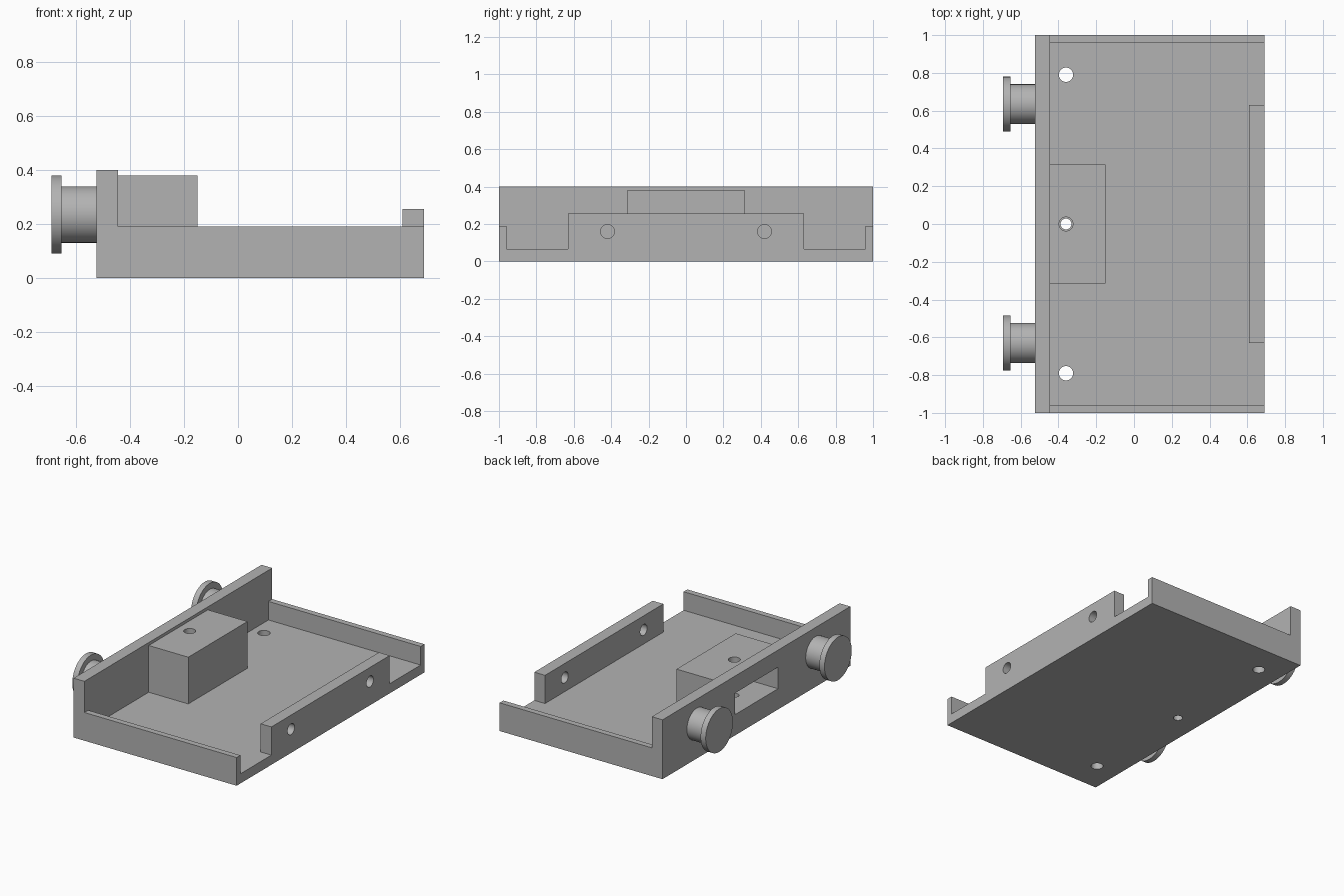
import bpy, bmesh, math
from mathutils import Matrix

if "Cube" in bpy.data.objects:
    bpy.data.objects.remove(bpy.data.objects["Cube"])

grey = bpy.data.materials.new("plain grey")
grey.diffuse_color = (0.45, 0.45, 0.45, 1)
grey.use_nodes = True
grey.node_tree.nodes["Principled BSDF"].inputs["Base Color"].default_value = grey.diffuse_color


def finish(bm, name):
    mesh = bpy.data.meshes.new(name)
    bmesh.ops.recalc_face_normals(bm, faces=bm.faces)
    bm.to_mesh(mesh)
    bm.free()
    mesh.materials.append(grey)
    ob = bpy.data.objects.new(name, mesh)
    bpy.context.collection.objects.link(ob)
    return ob


def box(name, x0, x1, y0, y1, z0, z1):
    bm = bmesh.new()
    size = Matrix.Diagonal((x1 - x0, y1 - y0, z1 - z0, 1))
    place = Matrix.Translation(((x0 + x1) / 2, (y0 + y1) / 2, (z0 + z1) / 2))
    bmesh.ops.create_cube(bm, size=1, matrix=place @ size)
    return finish(bm, name)


def hole(name, r, center, length, axis):
    bm = bmesh.new()
    turn = Matrix.Rotation(math.pi / 2, 4, 'Y') if axis == 'X' else Matrix()
    bmesh.ops.create_cone(bm, cap_ends=True, segments=32, radius1=r, radius2=r,
                          depth=length, matrix=Matrix.Translation(center) @ turn)
    return finish(bm, name)


def select(ob):
    bpy.ops.object.select_all(action='DESELECT')
    ob.select_set(True)
    bpy.context.view_layer.objects.active = ob


def combine(ob, other, operation):
    select(ob)
    mod = ob.modifiers.new("combine", 'BOOLEAN')
    mod.operation, mod.solver, mod.object = operation, 'EXACT', other
    bpy.ops.object.modifier_apply(modifier=mod.name)
    bpy.data.objects.remove(other)


# Tray: floor, tall rear wall, low side walls, end stop and clamp block
X0, X1, WALL, FLOOR = -0.525, 0.69, -0.445, 0.065
tray = box("tray", X0, X1, -1, 1, 0, FLOOR)
for part in (box("tall_wall", X0, WALL, -1, 1, 0, 0.40),
             box("side_wall", X0, X1, -1, -0.96, 0, 0.19),
             box("side_wall", X0, X1, 0.96, 1, 0, 0.19),
             box("end_stop", 0.61, X1, -0.63, 0.63, 0, 0.255),
             box("block", -0.48, -0.15, -0.315, 0.315, 0.03, 0.38)):
    combine(tray, part, 'UNION')

# Pocket through the tall wall into the block
combine(tray, box("pocket", -0.6, -0.235, -0.23, 0.23, 0.14, 0.285), 'DIFFERENCE')

# Screw holes: floor, end stop, and a stepped one through the block
for s in (-1, 1):
    combine(tray, hole("floor_hole", 0.038, (-0.36, s * 0.79, 0.03), 0.3, 'Z'), 'DIFFERENCE')
    combine(tray, hole("stop_hole", 0.037, (0.65, s * 0.42, 0.16), 0.16, 'X'), 'DIFFERENCE')
combine(tray, hole("block_hole", 0.037, (-0.36, 0, 0.33), 0.2, 'Z'), 'DIFFERENCE')
combine(tray, hole("lower_hole", 0.029, (-0.36, 0, 0.07), 0.2, 'Z'), 'DIFFERENCE')

# Merge leftover coplanar splits
bm = bmesh.new()
bm.from_mesh(tray.data)
bmesh.ops.remove_doubles(bm, verts=bm.verts, dist=1e-5)
bmesh.ops.dissolve_limit(bm, angle_limit=math.radians(1), verts=bm.verts, edges=bm.edges)
bm.to_mesh(tray.data)
bm.free()
select(tray)
bpy.ops.object.shade_smooth_by_angle(angle=math.radians(30))

# Flanged knobs, lathed around the x axis
profile = [(X0, 0), (X0, 0.105), (-0.655, 0.105), (-0.655, 0.145), (-0.693, 0.145), (-0.693, 0)]
for side, y in (("left", 0.635), ("right", -0.63)):
    bm = bmesh.new()
    verts = [bm.verts.new((x, y, 0.235 + r)) for x, r in profile]
    edges = [bm.edges.new(pair) for pair in zip(verts, verts[1:])]
    bmesh.ops.spin(bm, geom=verts + edges, cent=(0, y, 0.235), axis=(1, 0, 0),
                   angle=math.tau, steps=64, use_duplicate=False)
    bmesh.ops.remove_doubles(bm, verts=bm.verts, dist=1e-5)
    select(finish(bm, side + "_knob"))
    bpy.ops.object.shade_smooth_by_angle(angle=math.radians(30))
